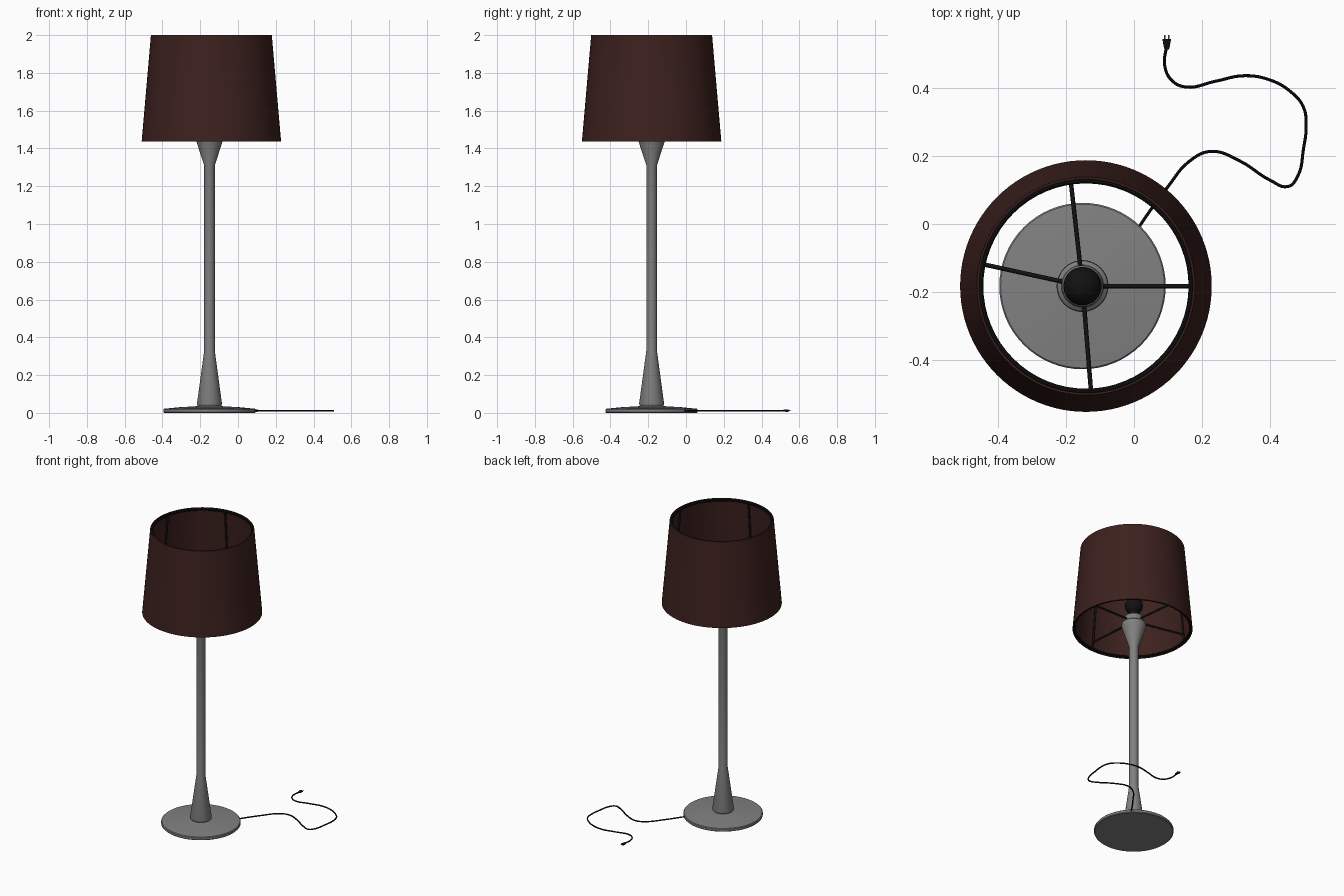
import bpy
from math import sin, cos, radians, pi
from mathutils import Vector

if "Cube" in bpy.data.objects:
    bpy.data.objects.remove(bpy.data.objects["Cube"])

STEM = Vector((-0.151, -0.182, 0))    # axis of base, pole and bulb
SHADE = Vector((-0.141, -0.182, 0))   # axis of the shade


def material(name, rgb):
    m = bpy.data.materials.new(name)
    m.diffuse_color = (*rgb, 1)
    m.use_nodes = True
    m.node_tree.nodes["Principled BSDF"].inputs["Base Color"].default_value = m.diffuse_color
    return m


METAL = material("grey_metal", (0.22, 0.22, 0.22))
FABRIC = material("brown_fabric", (0.045, 0.015, 0.013))
BLACK = material("black", (0.006, 0.006, 0.006))


def finish(ob, name, mat):
    ob.name = name
    ob.data.materials.clear()
    ob.data.materials.append(mat)
    bpy.ops.object.select_all(action='DESELECT')
    ob.select_set(True)
    bpy.context.view_layer.objects.active = ob
    bpy.ops.object.shade_smooth_by_angle(angle=radians(35))
    return ob


def lathe(name, profile, centre, mat, seg=64, closed=False):
    """Spin an (r, z) profile, listed bottom to top on the outside."""
    n = len(profile)
    verts = [(r * cos(2 * pi * i / seg), r * sin(2 * pi * i / seg), z)
             for i in range(seg) for r, z in profile]
    faces = []
    for i in range(seg):
        a, b = i * n, (i + 1) % seg * n
        for j in range(n if closed else n - 1):
            k = (j + 1) % n
            faces.append((a + j, b + j, b + k, a + k))
    if not closed:
        faces.append([i * n for i in reversed(range(seg))])
        faces.append([i * n + n - 1 for i in range(seg)])
    me = bpy.data.meshes.new(name)
    me.from_pydata(verts, [], faces)
    ob = bpy.data.objects.new(name, me)
    ob.location = centre
    bpy.context.collection.objects.link(ob)
    return finish(ob, name, mat)


def rod(name, a, b, r, mat):
    d = b - a
    bpy.ops.mesh.primitive_cylinder_add(vertices=12, radius=r, depth=d.length,
                                        location=(a + b) / 2)
    ob = bpy.context.object
    ob.rotation_euler = d.to_track_quat('Z', 'Y').to_euler()
    return finish(ob, name, mat)


def hoop(name, r, z):
    bpy.ops.mesh.primitive_torus_add(major_radius=r, minor_radius=0.008, major_segments=64,
                                     minor_segments=10, location=SHADE + Vector((0, 0, z)))
    return finish(bpy.context.object, name, BLACK)


# Base disc, gently domed
lathe("base", [(0.24, 0), (0.244, 0.004), (0.244, 0.018), (0.24, 0.022),
               (0.16, 0.030), (0.075, 0.035), (0.06, 0.036)], STEM, METAL)

# Stem: flared foot, pole and flared neck
lathe("stem", [(0.058, 0.032), (0.064, 0.04), (0.066, 0.05), (0.028, 0.33), (0.028, 1.31),
               (0.072, 1.445), (0.076, 1.46), (0.074, 1.475), (0.062, 1.485),
               (0.060, 1.515), (0.054, 1.525), (0.028, 1.527)], STEM, METAL, 48)

# Bulb: socket neck running into a globe
globe = [(0.056 * cos(radians(t)), 1.605 + 0.056 * sin(radians(t))) for t in range(-60, 90, 10)]
lathe("bulb", [(0.026, 1.52), (0.026, 1.552)] + globe + [(0.002, 1.661)], STEM, BLACK, 32)

# Shade: thin tapered wall
lathe("shade", [(0.369, 1.438), (0.320, 2.0), (0.314, 2.0), (0.363, 1.438)],
      SHADE, FABRIC, 96, closed=True)
hoop("shade_top_hoop", 0.309, 1.991)
hoop("shade_bottom_hoop", 0.357, 1.447)

# Shade frame: four spokes and four ribs along the inside wall
for i, deg in enumerate((0, 98, 168, 273)):
    out = Vector((cos(radians(deg)), sin(radians(deg)), 0))
    low = SHADE + out * 0.354 + Vector((0, 0, 1.495))
    hub = STEM + Vector((0, 0, 1.495))
    rod(f"spoke_{i + 1}", hub + (low - hub).normalized() * 0.058, low, 0.0065, BLACK)
    rod(f"rib_{i + 1}", SHADE + out * 0.358 + Vector((0, 0, 1.445)),
        SHADE + out * 0.310 + Vector((0, 0, 1.992)), 0.0065, BLACK)

# Power cord lying on the floor
path = [(0.0, -0.03), (0.055, 0.05), (0.10, 0.11), (0.16, 0.182), (0.225, 0.213),
        (0.31, 0.185), (0.40, 0.128), (0.452, 0.110), (0.480, 0.140), (0.497, 0.22),
        (0.505, 0.29), (0.496, 0.345), (0.457, 0.390), (0.40, 0.422), (0.325, 0.435),
        (0.24, 0.419), (0.15, 0.402), (0.11, 0.422), (0.090, 0.465), (0.096, 0.525)]
cu = bpy.data.curves.new("power_cord", 'CURVE')
cu.dimensions = '3D'
cu.bevel_depth = 0.0045
cu.bevel_resolution = 2
cu.use_fill_caps = True
sp = cu.splines.new('BEZIER')
sp.bezier_points.add(len(path) - 1)
sp.resolution_u = 6
for p, (x, y) in zip(sp.bezier_points, path):
    p.co = (x, y, 0.012)
    p.handle_left_type = p.handle_right_type = 'AUTO'
cord = bpy.data.objects.new("power_cord", cu)
bpy.context.collection.objects.link(cord)
bpy.ops.object.select_all(action='DESELECT')
cord.select_set(True)
bpy.context.view_layer.objects.active = cord
bpy.ops.object.convert(target='MESH')
finish(bpy.context.object, "power_cord", BLACK)

# Plug: tapered body with two prongs
plug = lathe("plug_body", [(0.006, 0), (0.008, 0.004), (0.012, 0.026), (0.012, 0.03)],
             Vector((0.096, 0.512, 0.012)), BLACK, 16)
plug.rotation_euler = (-pi / 2, 0, 0)
plug.scale = (1, 0.6, 1)
for side, dx in (("left", -0.006), ("right", 0.006)):
    rod(f"plug_prong_{side}", Vector((0.096 + dx, 0.538, 0.012)),
        Vector((0.096 + dx, 0.554, 0.012)), 0.002, METAL)
